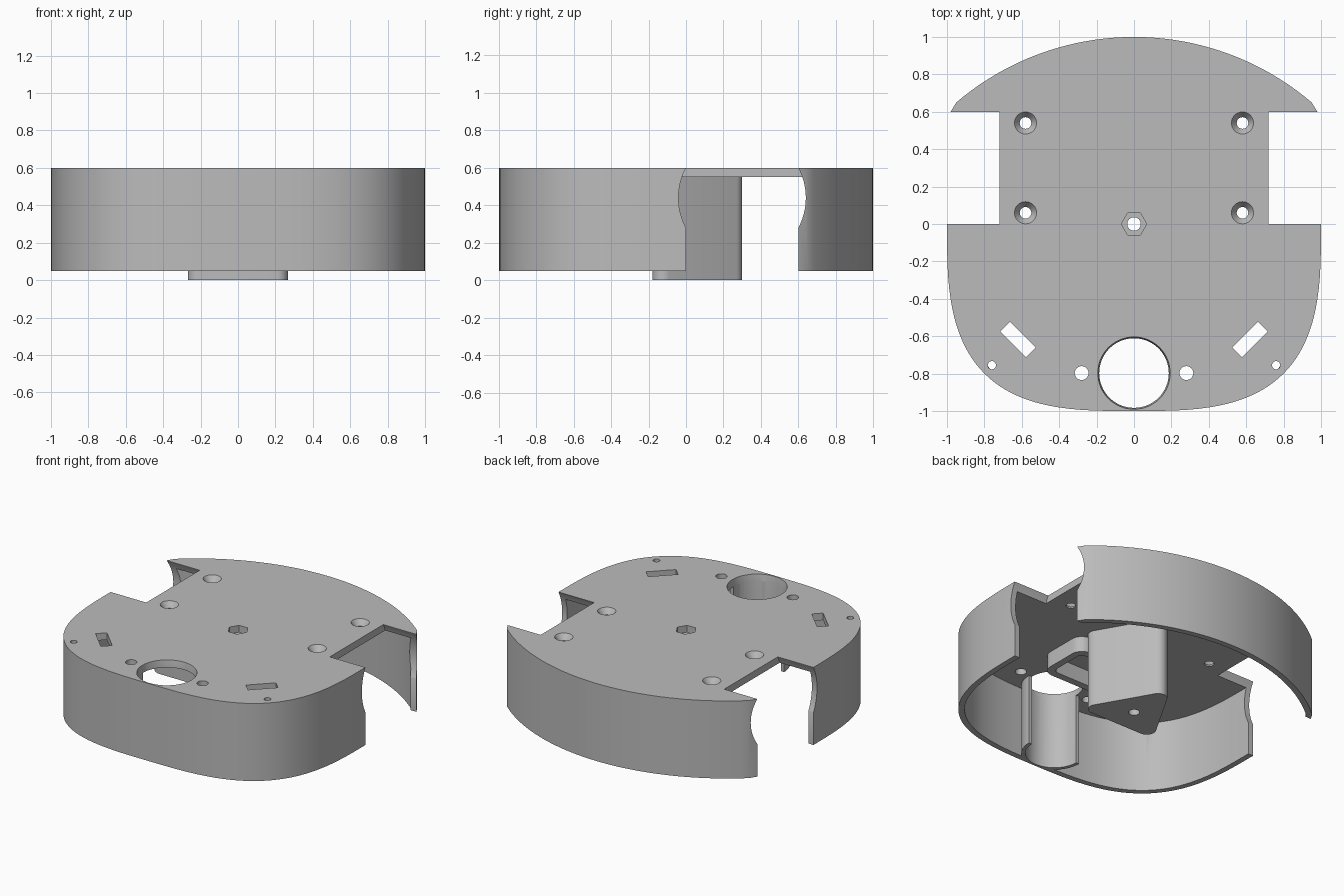
import bpy, bmesh, math
from math import sin, cos, pi
from mathutils import Matrix, Vector

cube = bpy.data.objects.get("Cube")
if cube:
    bpy.data.objects.remove(cube)

grey = bpy.data.materials.new("plain grey")
grey.use_nodes = True
COLOUR = (0.5, 0.5, 0.5, 1)
grey.diffuse_color = COLOUR
grey.node_tree.nodes["Principled BSDF"].inputs["Base Color"].default_value = COLOUR


def finish(bm, name):
    bmesh.ops.recalc_face_normals(bm, faces=bm.faces)
    mesh = bpy.data.meshes.new(name)
    bm.to_mesh(mesh)
    bm.free()
    mesh.materials.append(grey)
    ob = bpy.data.objects.new(name, mesh)
    bpy.context.collection.objects.link(ob)
    return ob


def prism(name, pts, z0, z1):
    bm = bmesh.new()
    face = bm.faces.new([bm.verts.new((x, y, z0)) for x, y in pts])
    new = bmesh.ops.extrude_face_region(bm, geom=[face])["geom"]
    bmesh.ops.translate(bm, vec=(0, 0, z1 - z0),
                        verts=[v for v in new if isinstance(v, bmesh.types.BMVert)])
    return finish(bm, name)


def cone(name, x, y, z0, z1, r0, r1, segs=32, turn=None):
    bm = bmesh.new()
    bmesh.ops.create_cone(bm, cap_ends=True, segments=segs, radius1=r0, radius2=r1,
                          depth=z1 - z0, matrix=Matrix.Translation((x, y, (z0 + z1) / 2)))
    if turn:
        bmesh.ops.rotate(bm, verts=bm.verts, cent=(x, y, (z0 + z1) / 2), matrix=turn)
    return finish(bm, name)


def cut(target, tool):
    mod = target.modifiers.new("cut", "BOOLEAN")
    mod.operation, mod.solver, mod.object = "DIFFERENCE", "EXACT", tool
    bpy.context.view_layer.objects.active = target
    bpy.ops.object.modifier_apply(modifier=mod.name)
    bpy.data.objects.remove(tool)


def inset(pts, d):
    # Moves a counter-clockwise outline inward along its corner normals
    out = []
    for i, p in enumerate(pts):
        p, a, b = Vector(p), Vector(pts[i - 1]), Vector(pts[(i + 1) % len(pts)])
        e, f = (p - a).normalized(), (b - p).normalized()
        n = Vector((-e.y - f.y, e.x + f.x)).normalized()
        out.append(tuple(p + n * d / max(0.5, n.dot(Vector((-f.y, f.x))))))
    return out


def rounded(centres, r, steps=10):
    # Rounded convex outline; each centre is (x, y, start angle, end angle)
    return [(x + r * cos(a + (b - a) * i / steps), y + r * sin(a + (b - a) * i / steps))
            for x, y, a, b in centres for i in range(steps + 1)]


def rect(w, d, cx, cy, r):
    return rounded([(cx + sx * (w - r), cy + sy * (d - r), k * pi / 2, (k + 1) * pi / 2)
                    for k, (sx, sy) in enumerate([(1, 1), (-1, 1), (-1, -1), (1, -1)])], r)


# Outline: squared-off round front, shallow arc at the back
outline = []
for i in range(65):
    t = pi * i / 64
    c, s = cos(t), max(0, sin(t))
    outline.append((-math.copysign(abs(c) ** 0.645, c), -s ** 0.645))
R, HALF = 1.464, math.asin(0.95 / 1.464)
outline.append((0.98, 0.6))
for i in range(41):
    a = HALF * (1 - i / 20)
    outline.append((R * sin(a), 1 - R + R * cos(a)))
outline.append((-0.98, 0.6))

# Shell with hollow underside and a half sleeve behind the front opening
shell = prism("chassis_shell", outline, 0.05, 0.6)
cavity = prism("cavity", inset(outline, 0.04), -0.1, 0.55)
sleeve = [(0.21 * cos(pi + pi * i / 24), -0.8 + 0.21 * sin(pi + pi * i / 24)) for i in range(25)]
cut(cavity, prism("sleeve", sleeve, -0.2, 0.7))
cut(shell, cavity)
cut(shell, cone("opening", 0, -0.797, -0.1, 0.56, 0.186, 0.186, 64))
cut(shell, cone("opening_rim", 0, -0.797, 0.54, 0.61, 0.184, 0.195, 64))

for s in (-1, 1):
    # Wheel openings: square notch plus round wheel clearance
    cut(shell, prism("notch", [(s * 0.72, 0), (s * 1.2, 0), (s * 1.2, 0.6), (s * 0.72, 0.6)],
                     -0.1, 0.7))
    cut(shell, cone("wheel_clearance", s * 0.96, 0.3, 0.2, 0.68, 0.34, 0.34, 96,
                    Matrix.Rotation(pi / 2, 3, "Y")))
    # Countersunk screw holes
    for y in (0.06, 0.54):
        cut(shell, cone("screw", s * 0.58, y, 0.4, 0.7, 0.031, 0.031))
        cut(shell, cone("countersink", s * 0.58, y, 0.56, 0.601, 0.031, 0.06))
    # Plain holes and slanted slots
    cut(shell, cone("hole", s * 0.28, -0.797, 0.4, 0.7, 0.037, 0.037))
    cut(shell, cone("pin_hole", s * 0.76, -0.755, 0.4, 0.7, 0.022, 0.022))
    u, v = Vector((s, 1)).normalized() * 0.098, Vector((-s, 1)).normalized() * 0.037
    c = Vector((s * 0.62, -0.617))
    cut(shell, prism("slot", [c + u + v, c - u + v, c - u - v, c + u - v], 0.4, 0.7))
cut(shell, cone("nut_recess", 0, 0, 0.4, 0.7, 0.068, 0.068, 6, Matrix.Rotation(pi / 6, 3, "Z")))

# Three-cornered caster post with a bolt hole
corners = [(0.24 * cos(a), 0.24 * sin(a), a - pi / 3, a + pi / 3)
           for a in (pi / 2, pi * 7 / 6, pi * 11 / 6)]
post = prism("caster_post", rounded(corners, 0.06), 0, 0.551)
cut(post, cone("bolt_hole", 0, 0, -0.1, 0.7, 0.036, 0.036))

# Low rounded frame under the deck
frame = prism("under_frame", rect(0.3, 0.19, 0, -0.37, 0.08), 0.44, 0.551)
cut(frame, prism("frame_inside", rect(0.25, 0.14, 0, -0.37, 0.04), 0.3, 0.7))

# Smooth curved walls, sharp edges
for ob in (shell, post, frame):
    bpy.ops.object.select_all(action="DESELECT")
    ob.select_set(True)
    bpy.context.view_layer.objects.active = ob
    bpy.ops.object.shade_smooth_by_angle(angle=math.radians(30))
